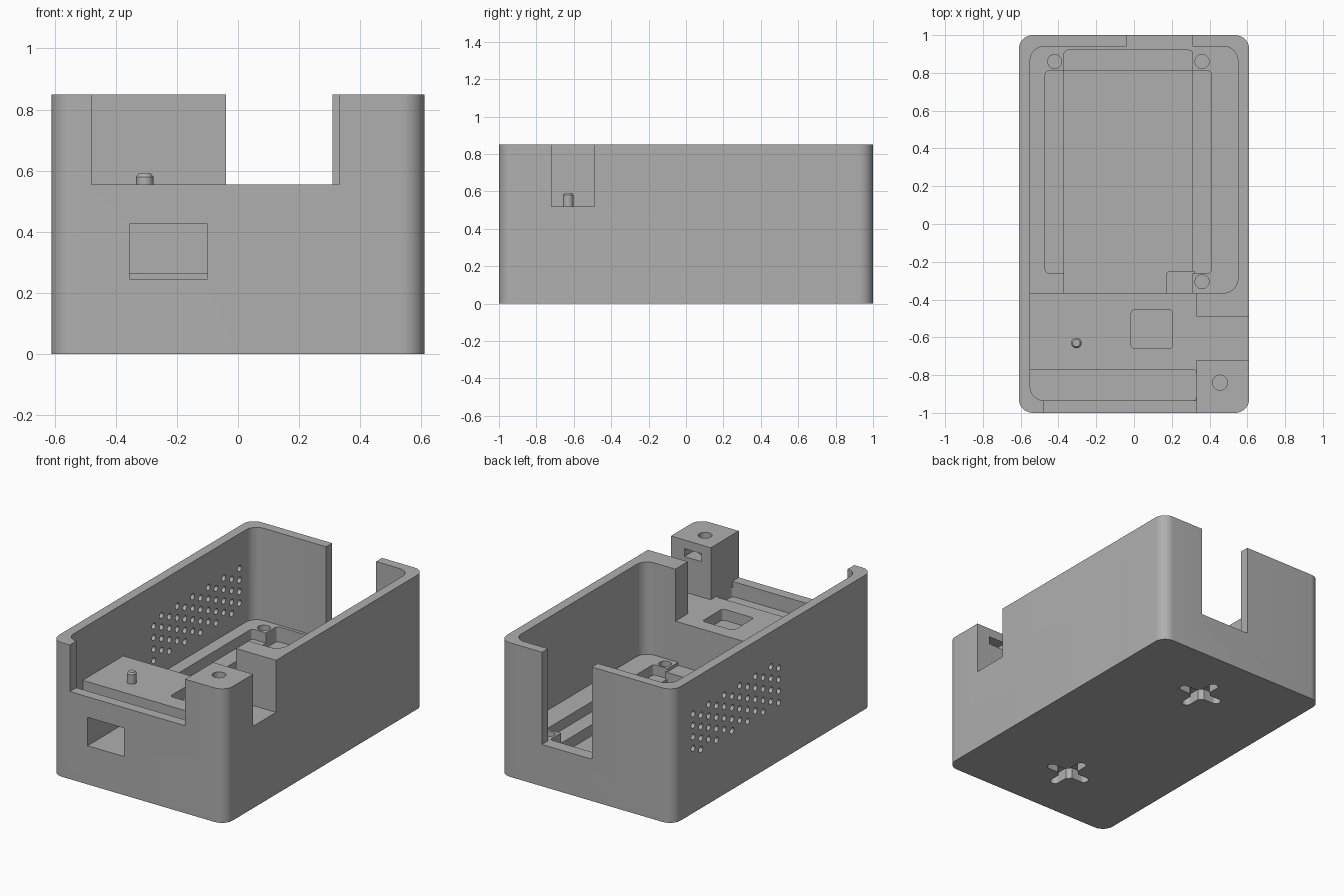
import bpy
import bmesh
import math

cube = bpy.data.objects.get("Cube")
if cube:
    bpy.data.objects.remove(cube, do_unlink=True)

grey = bpy.data.materials.new("plain_grey")
grey.use_nodes = True
grey.diffuse_color = (0.43, 0.43, 0.43, 1)
grey.node_tree.nodes["Principled BSDF"].inputs["Base Color"].default_value = (0.43, 0.43, 0.43, 1)


def link(name, bm):
    bmesh.ops.recalc_face_normals(bm, faces=bm.faces[:])
    mesh = bpy.data.meshes.new(name)
    bm.to_mesh(mesh)
    bm.free()
    mesh.materials.append(grey)
    obj = bpy.data.objects.new(name, mesh)
    bpy.context.collection.objects.link(obj)
    return obj


def block(name, x, y, z, radii=(0, 0, 0, 0)):
    """Upright box; corner radii run front-left, front-right, back-right, back-left on the page."""
    bm = bmesh.new()
    corners = [(x[0], y[0], 1, 1), (x[1], y[0], -1, 1), (x[1], y[1], -1, -1), (x[0], y[1], 1, -1)]
    verts = []
    for i, ((cx, cy, sx, sy), r) in enumerate(zip(corners, radii)):
        steps = 10 if r else 0
        for k in range(steps + 1):
            a = math.pi + math.pi / 2 * (i + (k / steps if steps else 0))
            verts.append(bm.verts.new((cx + r * (sx + math.cos(a)) if r else cx,
                                       cy + r * (sy + math.sin(a)) if r else cy, z[0])))
    base = bm.faces.new(verts)
    grown = bmesh.ops.extrude_face_region(bm, geom=[base])
    top = [v for v in grown["geom"] if isinstance(v, bmesh.types.BMVert)]
    bmesh.ops.translate(bm, verts=top, vec=(0, 0, z[1] - z[0]))
    return link(name, bm)


def add_rod(bm, centre, radius, length, axis="Z", tip=None):
    made = bmesh.ops.create_cone(bm, cap_ends=True, segments=24, radius1=radius,
                                 radius2=radius if tip is None else tip, depth=length)["verts"]
    if axis == "X":
        for v in made:
            v.co.x, v.co.z = v.co.z, -v.co.x
    bmesh.ops.translate(bm, verts=made, vec=centre)


def rod(name, *args):
    bm = bmesh.new()
    add_rod(bm, *args)
    return link(name, bm)


def activate(obj):
    bpy.ops.object.select_all(action="DESELECT")
    obj.select_set(True)
    bpy.context.view_layer.objects.active = obj


def cut(tool, operation="DIFFERENCE"):
    tool.hide_render = True
    activate(shell)
    mod = shell.modifiers.new("cut", "BOOLEAN")
    mod.operation = operation
    mod.solver = "EXACT"
    mod.object = tool
    bpy.ops.object.modifier_apply(modifier=mod.name)
    bpy.data.objects.remove(tool, do_unlink=True)


# Outer shell
R = 0.075
SILL, DECK, TOP, OVER = 0.265, 0.52, 0.85, 1.0
shell = block("case_body", (-0.61, 0.61), (-1, 1), (0, TOP), (R, R, R, R))

# Main bay and front deck, leaving the corner post and side block standing
cut(block("main_bay", (-0.55, 0.55), (-0.365, 0.94), (SILL, OVER), (0, R, R, R)))
cut(block("front_bay", (-0.55, 0.33), (-0.935, -0.3), (DECK, OVER), (R, 0, 0, 0)))

# Wall openings: front, back and side
cut(block("front_opening", (-0.48, 0.33), (-1.1, -0.85), (0.555, OVER)))
cut(block("back_opening", (-0.04, 0.31), (0.85, 1.1), (SILL, OVER)))
cut(block("side_notch", (0.25, 0.7), (-0.72, -0.49), (DECK, OVER)))

# Deck channel, pocket and cable tunnel
cut(block("deck_channel", (-0.55, 0.33), (-0.935, -0.77), (0.46, 0.6), (R, 0.02, 0.02, 0)))
cut(block("deck_pocket", (-0.015, 0.205), (-0.66, -0.455), (0.45, 0.6), (0.02,) * 4))
cut(block("front_tunnel", (-0.355, -0.10), (-1.1, -0.3), (0.245, 0.425)))

# Stepped recesses in the main floor
cut(block("side_recess", (-0.47, 0.41), (-0.26, 0.81), (0.20, 0.4), (0.02,) * 4))
cut(block("end_recess", (-0.37, 0.31), (0.7, 0.92), (0.17, 0.4), (0, 0, 0.02, 0.02)))
cut(block("centre_recess", (-0.37, 0.31), (-0.365, 0.81), (0.13, 0.4)))
cut(block("corner_tab", (0.17, 0.32), (-0.38, -0.25), (0.1, 0.245), (0, 0, 0, 0.02)), "UNION")

# Screw holes in the floor corners
for x, y in [(-0.42, 0.86), (0.36, 0.86), (0.36, -0.305)]:
    cut(rod("floor_screw_hole", (x, y, SILL), 0.037, 0.2))

# Corner post screw hole and nut slot
cut(rod("post_screw_hole", (0.455, -0.84, TOP), 0.04, 0.5))
cut(block("nut_slot", (0.395, 0.515), (-0.91, -0.65), (0.745, 0.795)))

# Staggered vent holes through one long wall
vents = bmesh.new()
for column in range(12):
    for row in range(4):
        z = 0.41 + 0.073 * row - (0.037 if column % 2 else 0)
        add_rod(vents, (-0.58, 0.80 - 0.078 * column, z), 0.019, 0.2, "X")
cut(link("vent_holes", vents))

# Cross-shaped hanging slots underneath
for y in (-0.61, 0.61):
    arm, half, depth = 0.15, 0.028, (-0.1, 0.07)
    round_end = (half * 0.95,) * 4
    cut(block("slot_across", (-arm, arm), (y - half, y + half), depth, round_end))
    cut(block("slot_along", (-half, half), (y - arm, y + arm), depth, round_end))
    cut(rod("slot_centre", (0, y, 0), 0.06, 0.14))

# Locating peg with a chamfered tip
peg = bmesh.new()
add_rod(peg, (-0.305, -0.63, 0.54), 0.028, 0.08)
add_rod(peg, (-0.305, -0.63, 0.585), 0.028, 0.01, "Z", 0.02)
peg_obj = link("locating_peg", peg)

for obj in (shell, peg_obj):
    activate(obj)
    bpy.ops.object.shade_smooth_by_angle(angle=math.radians(30))
